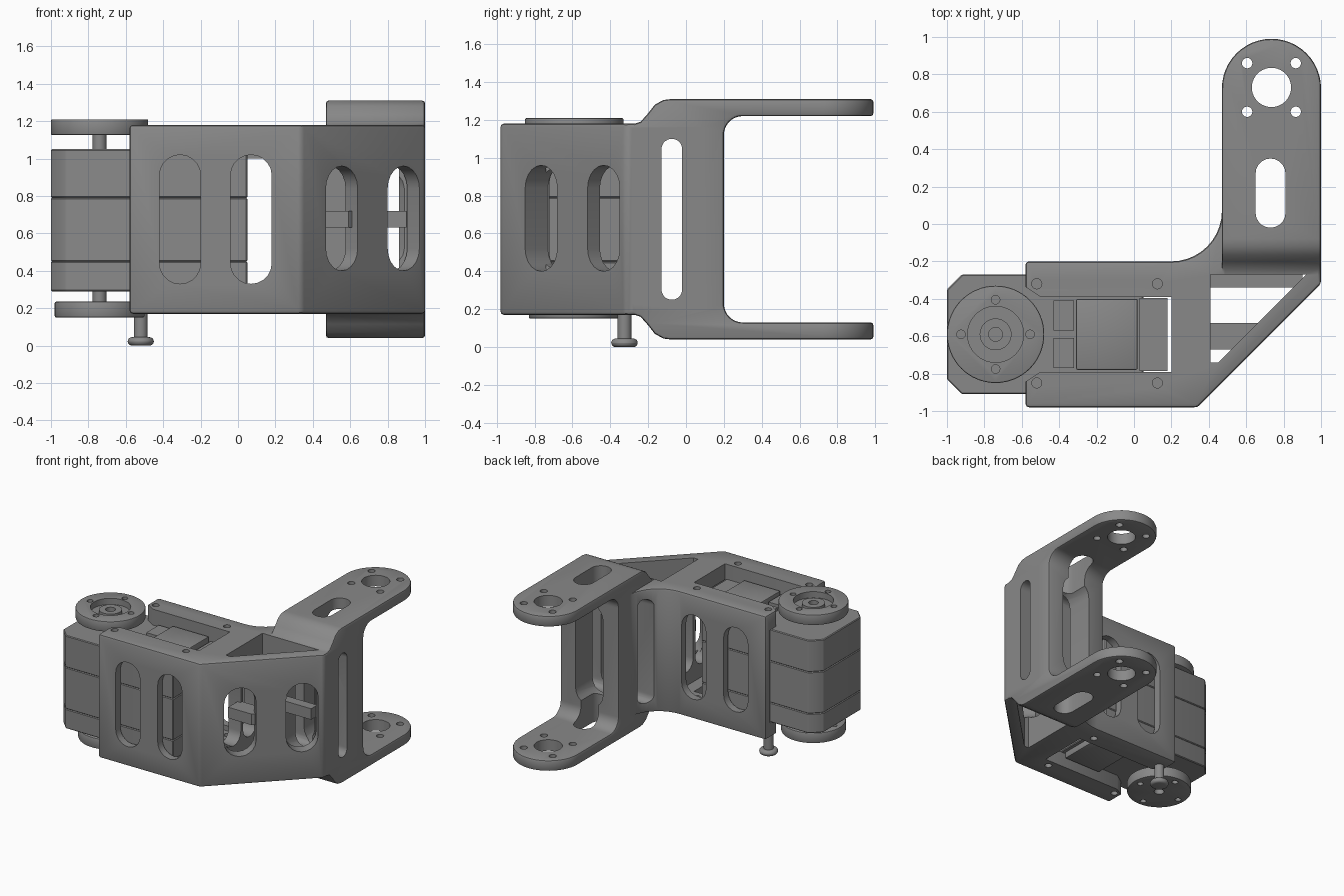
import bpy, bmesh
from math import pi, sin, cos
from mathutils import Matrix, Vector

cube = bpy.data.objects.get("Cube")
if cube:
    bpy.data.objects.remove(cube)

grey = bpy.data.materials.new("machined grey")
grey.use_nodes = True
COLOUR = (0.25, 0.25, 0.25, 1)
grey.diffuse_color = COLOUR
grey.node_tree.nodes["Principled BSDF"].inputs["Base Color"].default_value = COLOUR

MID = 0.675          # mirror height of the whole bracket


def arc(cx, cy, r, a0, a1, n=10):
    return [(cx + r * cos(a0 + (a1 - a0) * i / n), cy + r * sin(a0 + (a1 - a0) * i / n))
            for i in range(n + 1)]


def rect(x0, x1, y0, y1):
    return [(x0, y0), (x1, y0), (x1, y1), (x0, y1)]


def stadium(x0, x1, y0, y1):
    """Upright slot outline."""
    r, cx = (x1 - x0) / 2, (x0 + x1) / 2
    return arc(cx, y1 - r, r, 0, pi) + arc(cx, y0 + r, r, pi, 2 * pi)


def circle(cx, cy, r, n=40):
    return arc(cx, cy, r, 0, 2 * pi * (n - 1) / n, n - 1)


def prism(name, pts, lo, hi, axis="Z", matrix=None):
    """Extrude an outline along an axis."""
    place = {"Z": lambda a, b, h: (a, b, h), "X": lambda a, b, h: (h, a, b),
             "Y": lambda a, b, h: (a, h, b)}[axis]
    bm = bmesh.new()
    face = bm.faces.new([bm.verts.new(place(a, b, lo)) for a, b in pts])
    new = bmesh.ops.extrude_face_region(bm, geom=[face])["geom"]
    shift = Vector(place(0, 0, hi - lo))
    bmesh.ops.translate(bm, vec=shift, verts=[v for v in new if isinstance(v, bmesh.types.BMVert)])
    bmesh.ops.recalc_face_normals(bm, faces=bm.faces)
    if matrix:
        bm.transform(matrix)
    mesh = bpy.data.meshes.new(name)
    bm.to_mesh(mesh)
    bm.free()
    mesh.materials.append(grey)
    ob = bpy.data.objects.new(name, mesh)
    bpy.context.collection.objects.link(ob)
    return ob


def apply(ob, mod):
    bpy.context.view_layer.objects.active = ob
    bpy.ops.object.modifier_apply(modifier=mod.name)


def bevel(ob, width, segments=2):
    mod = ob.modifiers.new("bevel", "BEVEL")
    mod.width, mod.segments, mod.limit_method, mod.angle_limit = width, segments, "ANGLE", 0.7
    apply(ob, mod)
    return ob


def combine(ob, other, operation="DIFFERENCE"):
    mod = ob.modifiers.new("bool", "BOOLEAN")
    mod.object, mod.operation, mod.solver = other, operation, "EXACT"
    apply(ob, mod)
    bpy.data.objects.remove(other)


def cut(ob, pts, lo, hi, axis="Z", matrix=None):
    combine(ob, prism("cutter", pts, lo, hi, axis, matrix))


# Bracket housing: plan outline with a slanted corner and a curved inner corner
plan = [(-0.58, -0.98), (0.34, -0.98), (1, -0.32), (1, 0.1), (0.47, 0.1)]
plan += arc(0.2, 0.07, 0.27, 0, -pi / 2) + [(-0.58, -0.2)]
bracket = bevel(prism("bracket", plan, 0.17, 1.18), 0.018)

# Fork: side profile, clipped by a round-ended plan
half = [(-0.3, 1.17), (-0.24, 1.19), (-0.2, 1.235), (-0.165, 1.28), (-0.12, 1.305), (-0.08, 1.31),
        (0.99, 1.31), (0.99, 1.22)] + arc(0.3, 1.12, 0.1, pi / 2, pi)
profile = half + [(y, 2 * MID - z) for y, z in reversed(half)]
fork = prism("fork", profile, 0.4, 1.1, "X")
fork_plan = [(0.47, -0.4), (1, -0.4)] + arc(0.735, 0.725, 0.265, 0, pi, 24)
combine(fork, prism("fork_plan", fork_plan, -0.2, 1.6), "INTERSECT")
bevel(fork, 0.015)
combine(bracket, fork, "UNION")

# Actuator cavity, open pockets and the notch beside the horn
cut(bracket, rect(-0.7, 0.3, -0.92, -0.26), 0.29, 1.05)
cut(bracket, [(-0.7, -0.85), (-0.59, -0.85), (-0.5, -0.79), (0.2, -0.79), (0.2, -0.39),
              (-0.5, -0.39), (-0.59, -0.33), (-0.7, -0.33)], 0, 1.5)
# Triangular opening behind the slanted wall
cut(bracket, [(0.41, -0.27), (0.92, -0.27), (0.45, -0.74), (0.41, -0.74)], -0.1, 1.5)
# Slots through the front and back walls
for x in (-0.42, -0.04):
    cut(bracket, stadium(x, x + 0.22, 0.33, 1.02), -1.1, -0.1, "Y")
# Windows in the slanted wall and in the partition behind it
for x, y in ((0.555, -0.765), (0.885, -0.435)):
    turn = Matrix.Translation((x, y, 0)) @ Matrix.Rotation(pi / 4, 4, "Z")
    cut(bracket, stadium(-0.12, 0.12, 0.4, 0.96), -0.1, 0.17, "Y", turn)
for y in (-0.72, -0.52):
    cut(bracket, stadium(y, y + 0.17, 0.4, 0.96), 0.25, 0.45, "X")
# Fork wall: sideways slot, lengthways slot and the slots in both arms
cut(bracket, stadium(-0.13, -0.02, 0.25, 1.1), 0.2, 1.1, "X")
cut(bracket, stadium(0.61, 0.86, 0.25, 1.1), -0.3, 0.3, "Y")
cut(bracket, stadium(0.65, 0.81, -0.02, 0.35), -0.1, 1.5)
# Bearing holes and bolt holes
cut(bracket, circle(0.735, 0.73, 0.105), -0.1, 1.5)
for dx in (-0.13, 0.13):
    for dy in (-0.13, 0.13):
        cut(bracket, circle(0.735 + dx, 0.73 + dy, 0.028, 16), -0.1, 1.5)
for x in (-0.52, 0.125):
    for y in (-0.32, -0.85):
        for z in (0.1, 1.08):
            cut(bracket, circle(x, y, 0.027, 16), z, z + 0.2)

# Cross ribs inside the triangular opening
prism("middle_rib", [(0.38, -0.67), (0.59, -0.67), (0.73, -0.53), (0.38, -0.53)], 0.63, 0.72)
prism("rear_rib", rect(0.38, 0.9, -0.34, -0.26), 0.63, 0.72)

# Actuator: three stacked casings with clipped corners
case = [(-1, -0.83), (-0.92, -0.91), (0.05, -0.91), (0.05, -0.27), (-0.92, -0.27), (-1, -0.35)]
for name, lo, hi in (("lower_case", 0.29, 0.45), ("middle_case", 0.45, 0.79), ("upper_case", 0.79, 1.05)):
    bevel(prism(name, case, lo, hi), 0.006, 1)
bevel(prism("top_cover", rect(-0.31, 0.02, -0.78, -0.4), 1.04, 1.1), 0.01)
bevel(prism("bottom_cover", rect(-0.31, 0.02, -0.78, -0.4), 0.24, 0.3), 0.01)
prism("cover_step", rect(0.03, 0.18, -0.785, -0.395), 1.0, 1.06)
for y in (-0.77, -0.57):
    prism("socket", rect(-0.43, -0.32, y, y + 0.16), 1.04, 1.075)

# Output horn, idler and shaft
HX, HY = -0.74, -0.59
for name, r, lo, hi, face in (("horn", 0.26, 1.125, 1.21, 1.16), ("idler", 0.24, 0.15, 0.235, None)):
    disc = bevel(prism(name, circle(HX, HY, r, 64), lo, hi), 0.008)
    if face:
        cut(disc, circle(HX, HY, 0.15), face, 1.3)
    cut(disc, circle(HX, HY, 0.037, 24), 0, 1.5)
    for dx, dy in ((0.185, 0), (-0.185, 0), (0, 0.185), (0, -0.185)):
        cut(disc, circle(HX + dx, HY + dy, 0.023, 16), 0, 1.5)
hub = prism("hub", circle(HX, HY, 0.085), 1.15, 1.19)
cut(hub, circle(HX, HY, 0.037, 24), 1.1, 1.3)
prism("shaft", circle(HX, HY, 0.037, 24), 0.2, 1.14)

# Mounting screw with a domed head
prism("screw_shank", circle(-0.52, -0.325, 0.037, 24), 0.03, 0.2)
bevel(prism("screw_head", circle(-0.52, -0.325, 0.07, 32), 0, 0.045), 0.03, 4)

for ob in bpy.context.scene.objects:
    ob.select_set(ob.type == "MESH")
bpy.ops.object.shade_smooth_by_angle(angle=0.6)
